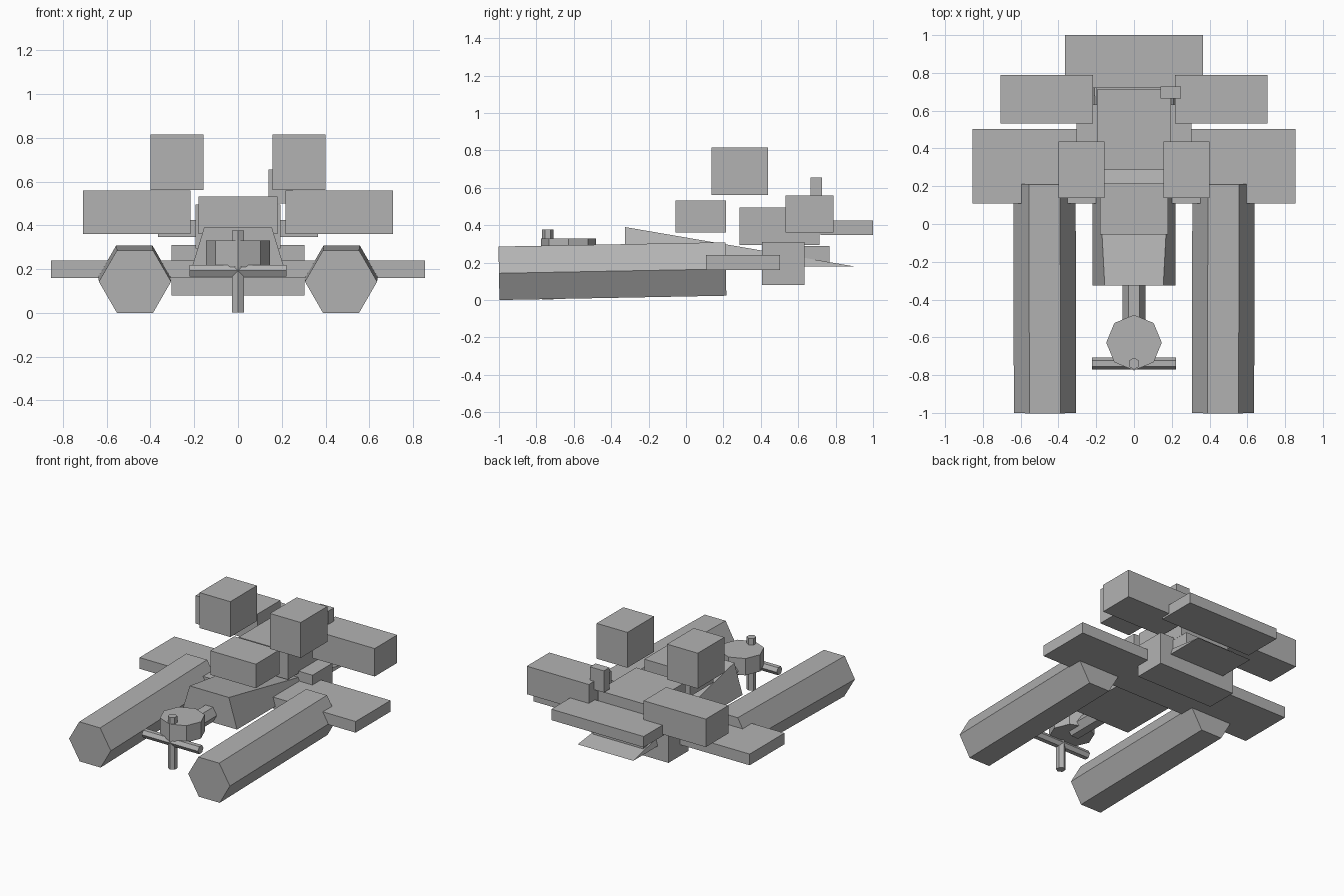
import bpy, bmesh, math
from mathutils import Vector, Matrix

if "Cube" in bpy.data.objects:
    bpy.data.objects.remove(bpy.data.objects["Cube"])

grey = bpy.data.materials.new("plain grey")
grey.diffuse_color = (0.45, 0.45, 0.45, 1)
grey.use_nodes = True
grey.node_tree.nodes["Principled BSDF"].inputs["Base Color"].default_value = grey.diffuse_color


def finish(name, bm):
    bmesh.ops.recalc_face_normals(bm, faces=bm.faces)
    me = bpy.data.meshes.new(name)
    bm.to_mesh(me)
    bm.free()
    me.materials.append(grey)
    ob = bpy.data.objects.new(name, me)
    bpy.context.collection.objects.link(ob)
    return ob


def box(name, x, y, z):
    """Box from (min, max) ranges."""
    bm = bmesh.new()
    bmesh.ops.create_cube(bm, size=1)
    for v in bm.verts:
        v.co = [(a + b) / 2 + c * (b - a) for c, (a, b) in zip(v.co, (x, y, z))]
    return finish(name, bm)


def rod(name, start, end, r, axis, sides=6):
    """Prism from start to end; one corner points along axis."""
    start, end = Vector(start), Vector(end)
    u = Vector(axis)
    w = (end - start).normalized().cross(u)
    bm = bmesh.new()
    rings = []
    for p in (start, end):
        angles = [2 * math.pi * i / sides for i in range(sides)]
        rings.append([bm.verts.new(p + r * (u * math.cos(a) + w * math.sin(a))) for a in angles])
        bm.faces.new(rings[-1])
    for i in range(sides):
        j = (i + 1) % sides
        bm.faces.new((rings[0][i], rings[0][j], rings[1][j], rings[1][i]))
    return finish(name, bm)


X, Y = (1, 0, 0), (0, 1, 0)

# Paired parts: pontoons, rear pods, upper blocks
for s, side in ((-1, "left"), (1, "right")):
    rod(side + "_pontoon", (s * 0.471, -1, 0.143), (s * 0.474, 0.213, 0.166), 0.165, X)
    box(side + "_rear_pod", sorted((s * 0.217, s * 0.708)), (0.533, 0.788), (0.36, 0.56))
    box(side + "_upper_block", sorted((s * 0.157, s * 0.40)), (0.137, 0.438), (0.562, 0.815))

# Flat wing and cross block
box("wing_plate", (-0.855, 0.855), (0.108, 0.502), (0.16, 0.24))
box("cross_block", (-0.305, 0.305), (0.406, 0.633), (0.08, 0.31))

# Body blocks
box("main_body", (-0.195, 0.195), (0.285, 0.713), (0.295, 0.495))
box("front_block", (-0.18, 0.18), (-0.056, 0.214), (0.36, 0.532))
box("rear_block", (-0.2, 0.2), (0.55, 0.767), (0.18, 0.29))
box("rear_plate", (-0.365, 0.365), (0.72, 1.0), (0.347, 0.425))
box("small_block", (0.14, 0.25), (0.665, 0.728), (0.5, 0.655))

# Long wedge hull: tall trapezoid nose tapering to a thin tail edge
bm = bmesh.new()
nose = [bm.verts.new(p) for p in ((-0.22, -0.325, 0.178), (0.22, -0.325, 0.178),
                                  (0.155, -0.325, 0.39), (-0.155, -0.325, 0.39))]
tail = [bm.verts.new(p) for p in ((-0.22, 0.91, 0.178), (0.22, 0.91, 0.178))]
bm.faces.new(nose)
bm.faces.new((nose[0], nose[1], tail[1], tail[0]))
bm.faces.new((nose[3], nose[2], tail[1], tail[0]))
bm.faces.new((nose[0], nose[3], tail[0]))
bm.faces.new((nose[1], nose[2], tail[1]))
finish("wedge_hull", bm)

# Drive: shaft, octagonal drum and crossed front bars
rod("drive_shaft", (0, -0.6, 0.235), (0, -0.3, 0.235), 0.06, X)
rod("drum", (0, -0.628, 0.21), (0, -0.628, 0.33), 0.147, X, 8)
rod("cross_bar", (-0.222, -0.739, 0.193), (0.222, -0.739, 0.193), 0.031, Y)
rod("upright_bar", (0, -0.739, 0.003), (0, -0.739, 0.376), 0.031, Y)
